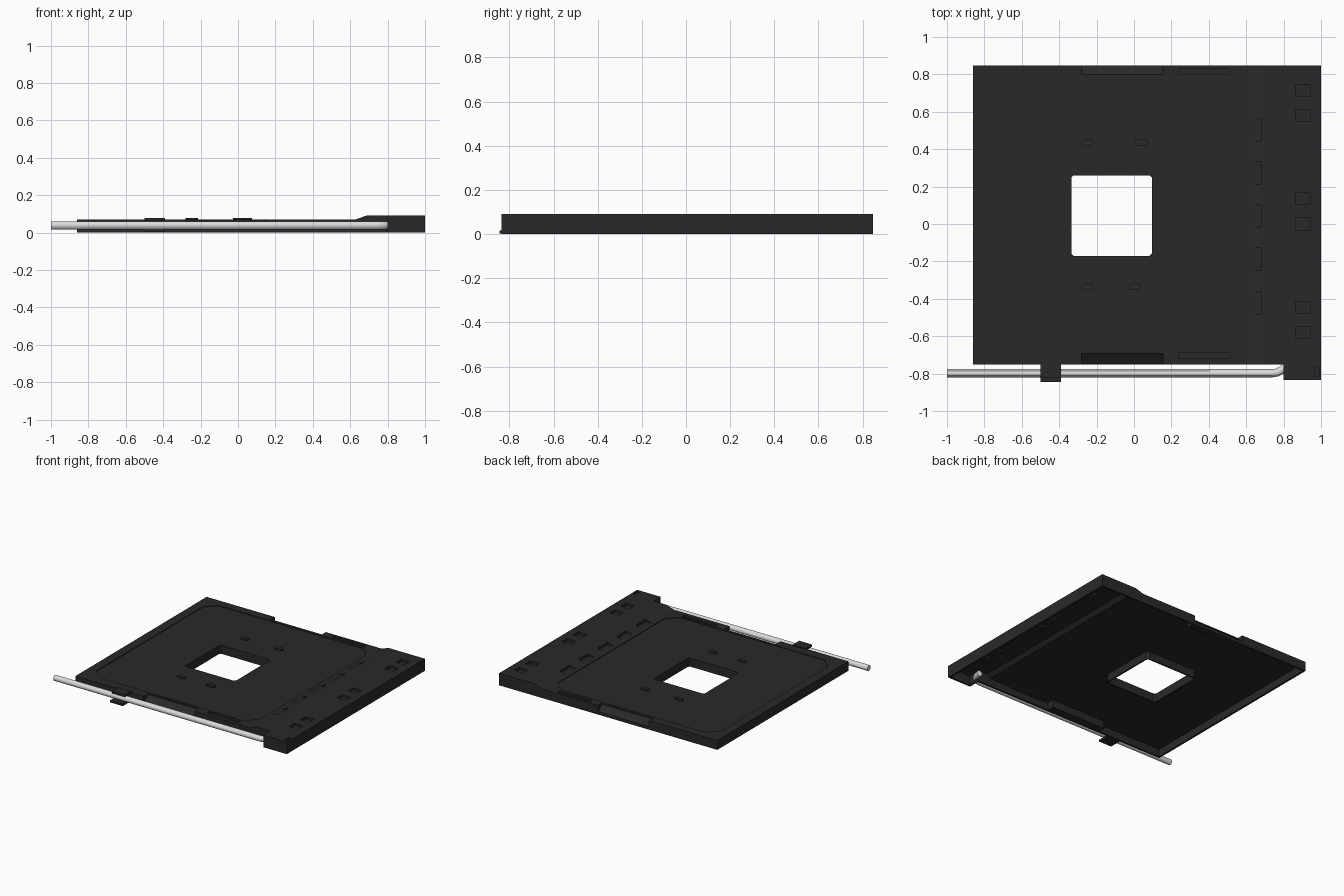
import bpy
import bmesh
from mathutils import Vector

cube = bpy.data.objects.get("Cube")
if cube:
    bpy.data.objects.remove(cube, do_unlink=True)


def material(name, rgb, rough=0.6):
    m = bpy.data.materials.new(name)
    m.use_nodes = True
    m.diffuse_color = (*rgb, 1)
    bsdf = m.node_tree.nodes["Principled BSDF"]
    bsdf.inputs["Base Color"].default_value = (*rgb, 1)
    bsdf.inputs["Roughness"].default_value = rough
    return m


BLACK = material("black plastic", (0.022, 0.022, 0.022))
STEEL = material("light steel", (0.72, 0.72, 0.70))


def prism(bm, points, direction):
    """Extrude a closed polygon of 3D points along a direction."""
    base = bm.faces.new([bm.verts.new(p) for p in points])
    top = bmesh.ops.extrude_face_region(bm, geom=[base])["geom"]
    verts = [g for g in top if isinstance(g, bmesh.types.BMVert)]
    bmesh.ops.translate(bm, verts=verts, vec=Vector(direction))


def block(bm, x0, x1, y0, y1, z0, z1, cut=0.0):
    """Upright block, optionally with chamfered vertical corners."""
    if cut:
        pts = [(x0 + cut, y0), (x1 - cut, y0), (x1, y0 + cut), (x1, y1 - cut),
               (x1 - cut, y1), (x0 + cut, y1), (x0, y1 - cut), (x0, y0 + cut)]
    else:
        pts = [(x0, y0), (x1, y0), (x1, y1), (x0, y1)]
    prism(bm, [(x, y, z0) for x, y in pts], (0, 0, z1 - z0))


def finish(bm, name, mat):
    bmesh.ops.recalc_face_normals(bm, faces=bm.faces)
    mesh = bpy.data.meshes.new(name)
    bm.to_mesh(mesh)
    bm.free()
    mesh.materials.append(mat)
    ob = bpy.data.objects.new(name, mesh)
    bpy.context.collection.objects.link(ob)
    return ob


def boolean(target, tool, operation):
    mod = target.modifiers.new("boolean", 'BOOLEAN')
    mod.operation = operation
    mod.solver = 'EXACT'
    mod.object = tool
    bpy.context.view_layer.objects.active = target
    bpy.ops.object.modifier_apply(modifier=mod.name)
    bpy.data.objects.remove(tool, do_unlink=True)


RIM, CAP, FLOOR = 0.071, 0.092, 0.066
CEILING, CAP_CEILING, WALL = 0.058, 0.083, 0.015
POCKETS_Y = (-0.58, -0.445, 0.0, 0.135, 0.58, 0.715)

# Socket body: side profile with a raised cap, run from front to back
bm = bmesh.new()
profile = [(-0.86, 0), (1, 0), (1, CAP), (0.69, CAP), (0.63, RIM), (-0.86, RIM)]
prism(bm, [(x, -0.75, z) for x, z in profile], (0, 1.597, 0))
body = finish(bm, "socket_body", BLACK)

# Pivot housing at the front of the cap
bm = bmesh.new()
block(bm, 0.8, 1, -0.835, -0.7, 0, CAP)
boolean(body, finish(bm, "pivot_housing", BLACK), 'UNION')

# Hollow underside, following the raised cap
bm = bmesh.new()
hollow = [(-0.86 + WALL, -0.1), (1 - WALL, -0.1), (1 - WALL, CAP_CEILING),
          (0.73, CAP_CEILING), (0.7, CEILING), (-0.86 + WALL, CEILING)]
prism(bm, [(x, -0.75 + WALL, z) for x, z in hollow], (0, 1.597 - 2 * WALL, 0))
boolean(body, finish(bm, "hollow_cutter", BLACK), 'DIFFERENCE')
bm = bmesh.new()
block(bm, 0.812, 1 - WALL, -0.82, -0.7, -0.1, 0.076)
boolean(body, finish(bm, "pivot_cutter", BLACK), 'DIFFERENCE')

# Inner material: window collar, notch backing, slot and pocket housings
bm = bmesh.new()
block(bm, -0.347, 0.107, -0.182, 0.272, 0, 0.062, cut=0.02)
block(bm, -0.295, 0.17, -0.745, -0.68, 0, 0.062)
block(bm, -0.295, 0.17, 0.788, 0.842, 0, 0.062)
for y in (-0.705, 0.815):
    block(bm, 0.23, 0.525, y - 0.024, y + 0.024, 0.046, 0.062)
for y in POCKETS_Y:
    block(bm, 0.855, 0.95, y - 0.041, y + 0.041, 0.066, 0.088)
boolean(body, finish(bm, "inner_supports", BLACK), 'UNION')

# Recessed top panel
bm = bmesh.new()
block(bm, -0.79, 0.6, -0.675, 0.78, FLOOR, 0.2, cut=0.08)
boolean(body, finish(bm, "panel_cutter", BLACK), 'DIFFERENCE')

# Centre window, sloped edge notches, slots and cap pockets
bm = bmesh.new()
block(bm, -0.335, 0.095, -0.17, 0.26, -0.1, 0.2, cut=0.012)
for inner, outer in ((-0.692, -0.76), (0.8, 0.86)):
    prism(bm, [(-0.28, inner, 0.2), (-0.28, inner, 0.062), (-0.28, outer, 0.012),
               (-0.28, outer, 0.2)], (0.435, 0, 0))
for y in (-0.705, 0.815):
    block(bm, 0.24, 0.515, y - 0.014, y + 0.014, 0.055, 0.2)
for y in POCKETS_Y:
    block(bm, 0.865, 0.94, y - 0.031, y + 0.031, 0.075, 0.2)
for i in range(5):
    y = -0.42 + 0.231 * i
    block(bm, 0.625, 0.68, y - 0.06, y + 0.06, RIM - 0.001, 0.2)
block(bm, 0.965, 0.99, -0.815, -0.765, 0.082, 0.2)
boolean(body, finish(bm, "detail_cutter", BLACK), 'DIFFERENCE')

# Small raised pads around the window
bm = bmesh.new()
for x, y in ((-0.247, 0.437), (0.042, 0.437), (-0.247, -0.335), (0.005, -0.335)):
    block(bm, x - 0.033, x + 0.033, y - 0.016, y + 0.016, FLOOR - 0.004, 0.077, cut=0.01)
finish(bm, "support_pads", BLACK)

# Clip that holds the lever: upper hook and longer lower lip
bm = bmesh.new()
block(bm, -0.5, -0.39, -0.82, -0.74, 0.062, 0.078)
block(bm, -0.5, -0.39, -0.845, -0.74, 0.002, 0.016)
finish(bm, "lever_clip", BLACK)

# Locking lever: round rod bent into the pivot housing
curve = bpy.data.curves.new("locking_lever", 'CURVE')
curve.dimensions = '3D'
curve.bevel_depth = 0.0215
curve.bevel_resolution = 4
curve.use_fill_caps = True
spline = curve.splines.new('POLY')
path = [(-1, -0.798), (0.74, -0.798), (0.765, -0.794), (0.787, -0.783),
        (0.805, -0.765), (0.82, -0.735), (0.825, -0.7)]
spline.points.add(len(path) - 1)
for point, (x, y) in zip(spline.points, path):
    point.co = (x, y, 0.039, 1)
curve.materials.append(STEEL)
lever = bpy.data.objects.new("locking_lever", curve)
bpy.context.collection.objects.link(lever)
bpy.ops.object.select_all(action='DESELECT')
lever.select_set(True)
bpy.context.view_layer.objects.active = lever
bpy.ops.object.convert(target='MESH')
bpy.ops.object.shade_smooth_by_angle()
